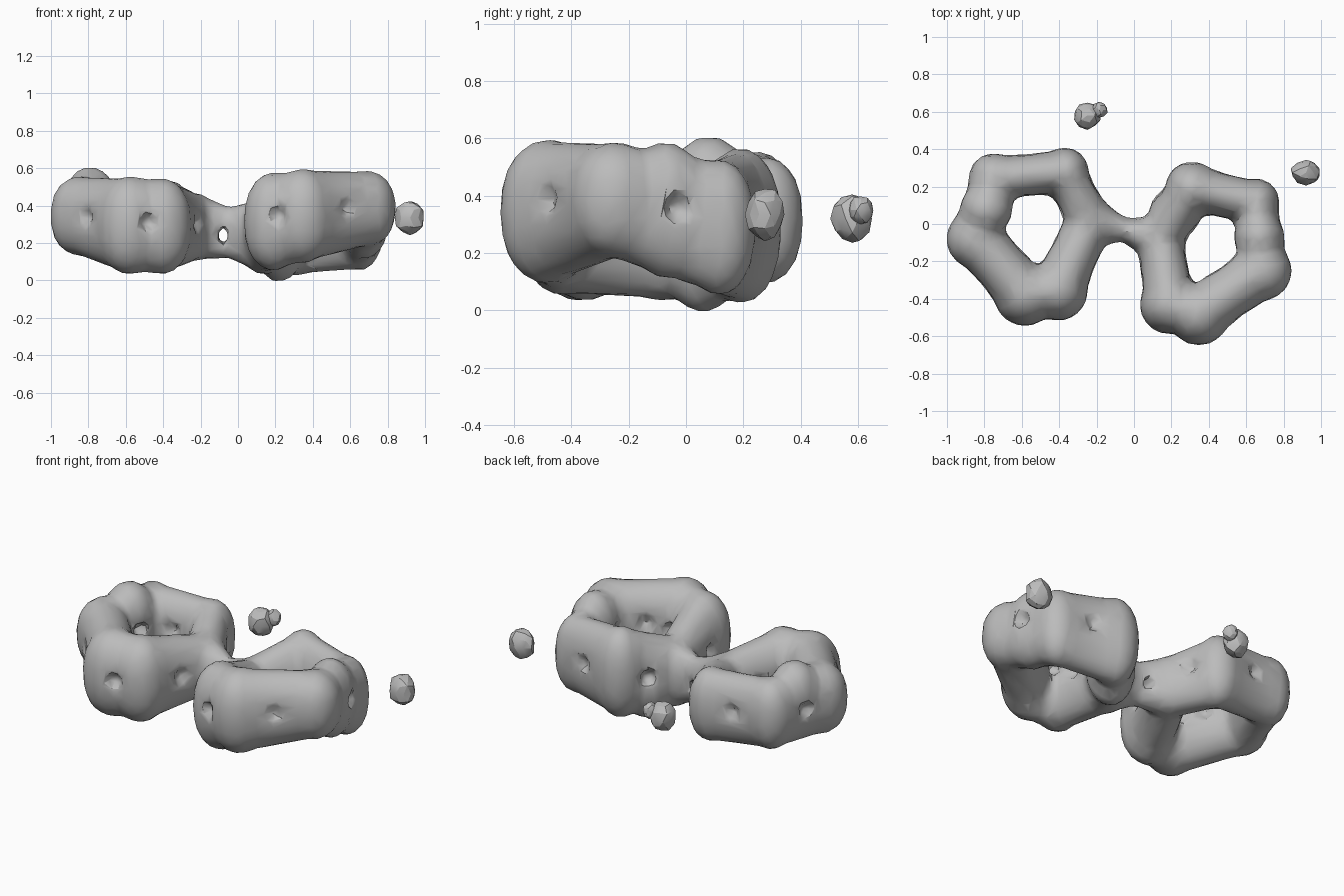
import bpy, bmesh, random, math
from mathutils import Vector, Matrix

random.seed(4)
cube = bpy.data.objects.get("Cube")
if cube:
    bpy.data.objects.remove(cube)

grey = bpy.data.materials.new("mid grey")
grey.use_nodes = True
GREY = (0.5, 0.5, 0.5, 1)
grey.diffuse_color = GREY
grey.node_tree.nodes["Principled BSDF"].inputs["Base Color"].default_value = GREY


def make_object(name, bm):
    mesh = bpy.data.meshes.new(name)
    bm.to_mesh(mesh)
    bm.free()
    mesh.materials.append(grey)
    obj = bpy.data.objects.new(name, mesh)
    bpy.context.collection.objects.link(obj)
    return obj


def add_lobe(bm, post, width=1.0, height=1.0):
    """Tall egg with slightly flattened flanks."""
    x, y, low, high, r = post
    half = (high - low) / 2 * height
    made = bmesh.ops.create_icosphere(bm, subdivisions=3, radius=1)
    for v in made["verts"]:
        c = v.co.copy()
        rise = math.copysign(abs(c.z) ** .85, c.z)
        v.co = (x + c.x * r * width, y + c.y * r * width, (low + high) / 2 + rise * half)


def add_wall(bm, a, b, width, height):
    """Rounded wall: the hull around two lobes."""
    part, skin = bmesh.new(), bmesh.new()
    for post in (a, b):
        add_lobe(part, post, width, height)
    hull = bmesh.ops.convex_hull(skin, input=[skin.verts.new(v.co) for v in part.verts])
    loose = {g for g in hull["geom_interior"] + hull["geom_unused"]
             if isinstance(g, bmesh.types.BMVert)}
    bmesh.ops.delete(skin, geom=list(loose), context="VERTS")
    temp = bpy.data.meshes.new("temp")
    skin.to_mesh(temp)
    bm.from_mesh(temp)
    bpy.data.meshes.remove(temp)
    skin.free()
    part.free()


# Posts: x, y, bottom, top, radius
right_ring = [(-.75, .245, .13, .56, .135), (-.37, .28, .09, .54, .13),
              (-.24, .01, .10, .47, .14), (-.41, -.355, .03, .55, .165),
              (-.58, -.375, .03, .56, .172), (-.845, -.08, .13, .56, .16)]
left_ring = [(.31, .19, .02, .57, .145), (.65, .115, .05, .53, .13),
             (.685, -.25, .18, .59, .16), (.345, -.48, .09, .60, .17),
             (.19, -.43, .05, .58, .16), (.14, -.08, .03, .45, .14)]
neck = (-.04, -.035, .11, .40, .07)
bumps = [(-.79, .08, .18, .61, .145), (.22, .06, -.01, .48, .14),
         (.67, -.07, .11, .59, .14)]

body, cuts = bmesh.new(), bmesh.new()
for ring in (right_ring, left_ring):
    centre = sum((Vector(p[:2]) for p in ring), Vector((0, 0))) / len(ring)
    for i, a in enumerate(ring):
        b = ring[(i + 1) % len(ring)]
        add_lobe(body, a)
        add_wall(body, a, b, .87, .96)
        # dimples on the outer and inner side of each wall
        mid = (Vector(a[:2]) + Vector(b[:2])) / 2
        out = (mid - centre).normalized()
        z = (a[2] + a[3] + b[2] + b[3]) / 4 + .02
        thick = (a[4] + b[4]) / 2 * .88
        for side in (1, -1):
            spot = mid + out * side * thick
            bmesh.ops.create_icosphere(cuts, subdivisions=2, radius=.05,
                                       matrix=Matrix.Translation((*spot, z)))
for bump in bumps:
    add_lobe(body, bump)
add_wall(body, right_ring[2], neck, .9, .95)
add_wall(body, neck, left_ring[5], .9, .95)

# Small slot through the neck
bmesh.ops.create_icosphere(cuts, subdivisions=2, radius=.035, matrix=Matrix.LocRotScale(
    Vector((-.08, -.03, .24)), None, Vector((.8, 5, 1.3))))

cloud = make_object("joined_rings", body)
cutter = make_object("dimple_cutter", cuts)
cutter.hide_render = True

# Fuse, dimple, soften and reduce
mod = cloud.modifiers.new("fuse", "REMESH")
mod.mode, mod.voxel_size = "VOXEL", .02
mod = cloud.modifiers.new("dimples", "BOOLEAN")
mod.operation, mod.object, mod.solver = "DIFFERENCE", cutter, "EXACT"
mod = cloud.modifiers.new("refuse", "REMESH")
mod.mode, mod.voxel_size = "VOXEL", .02
mod = cloud.modifiers.new("soften", "SMOOTH")
mod.factor, mod.iterations = .5, 5
mod = cloud.modifiers.new("reduce", "DECIMATE")
mod.ratio = .12

bpy.context.view_layer.update()
graph = bpy.context.evaluated_depsgraph_get()
result = bpy.data.meshes.new_from_object(cloud.evaluated_get(graph))
cloud.modifiers.clear()
cloud.data = result
bpy.data.objects.remove(cutter)


def pebble(name, parts):
    """Lumpy faceted lump made of jittered spheres."""
    bm = bmesh.new()
    for place, size in parts:
        made = bmesh.ops.create_icosphere(bm, subdivisions=2, radius=1)
        for v in made["verts"]:
            v.co = Vector(place) + v.co * Vector(size) * random.uniform(.9, 1.04)
    return make_object(name, bm)


back = pebble("back_pebble", [((-.25, .58, .32), (.075, .075, .09)),
                              ((-.185, .61, .35), (.045, .045, .05))])
side = pebble("left_pebble", [((.92, .275, .335), (.083, .07, .098))])

for obj, angle in ((cloud, .6), (back, .35), (side, .35)):
    bpy.ops.object.select_all(action="DESELECT")
    obj.select_set(True)
    bpy.context.view_layer.objects.active = obj
    bpy.ops.object.shade_smooth_by_angle(angle=angle)
